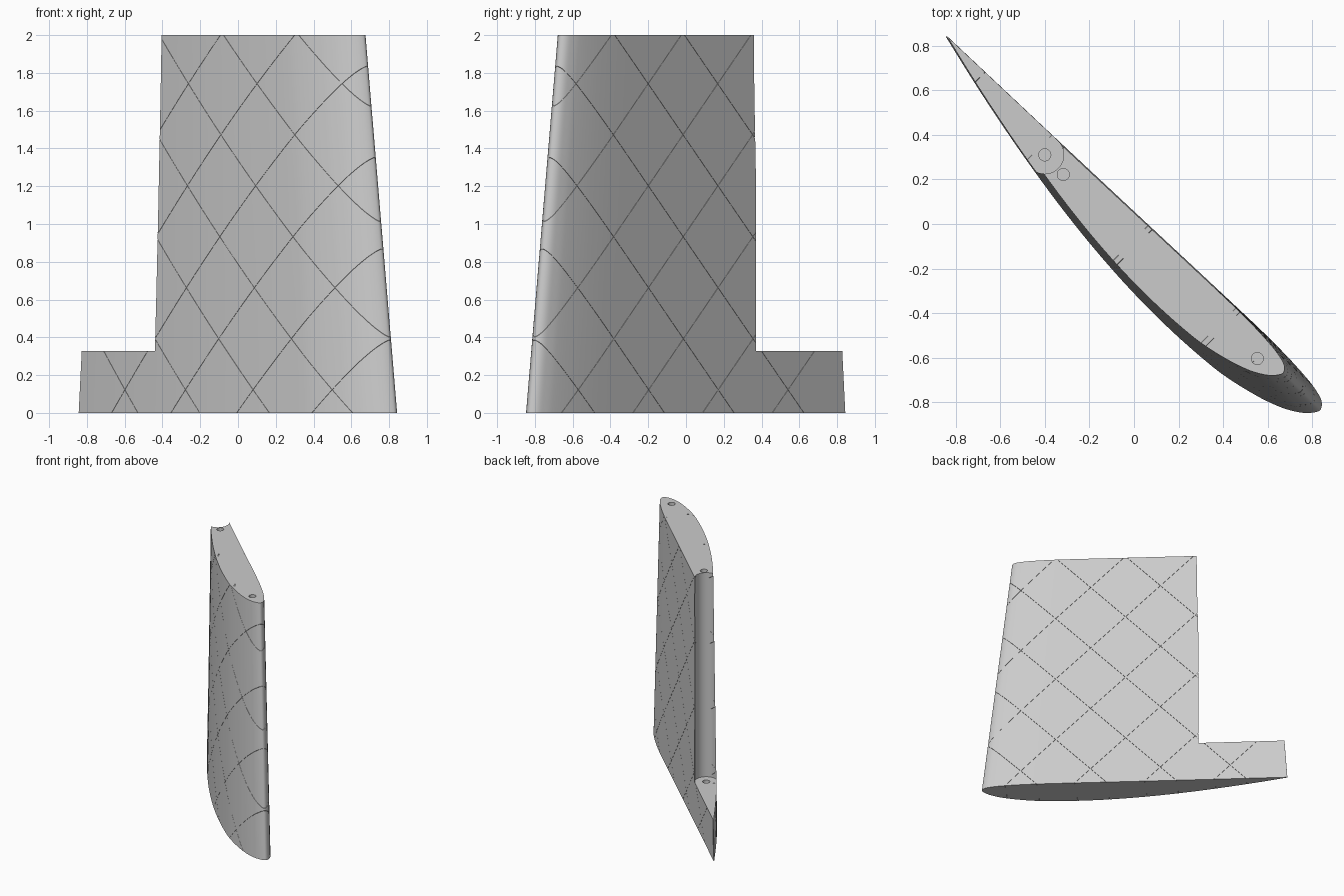
import bpy, bmesh, math
from mathutils import Vector

if "Cube" in bpy.data.objects:
    bpy.data.objects.remove(bpy.data.objects["Cube"])

R = math.sqrt(0.5)


def world(c, n, z):
    """Chord position c (nose positive), thickness n (back positive) -> world."""
    return Vector((R * (c + n), R * (n - c), z))


def mesh_object(name, bm):
    bmesh.ops.recalc_face_normals(bm, faces=bm.faces[:])
    if bm.calc_volume(signed=True) < 0:
        bmesh.ops.reverse_faces(bm, faces=bm.faces[:])
    me = bpy.data.meshes.new(name)
    bm.to_mesh(me)
    bm.free()
    ob = bpy.data.objects.new(name, me)
    bpy.context.collection.objects.link(ob)
    return ob


def loft(bm, bottom, top):
    """Closed solid between two matching rings."""
    a = [bm.verts.new(p) for p in bottom]
    b = [bm.verts.new(p) for p in top]
    bm.faces.new(a)
    bm.faces.new(b[::-1])
    for i in range(len(a)):
        j = (i + 1) % len(a)
        bm.faces.new((a[i], b[i], b[j], a[j]))


def volume(me):
    bm = bmesh.new()
    bm.from_mesh(me)
    v = bm.calc_volume(signed=True)
    bm.free()
    return v


def cut(target, cutter, low=.7, high=.99999):
    """Subtract the cutter, keeping only a result of plausible volume."""
    before = volume(target.data)
    for solver in ('MANIFOLD', 'EXACT'):
        mod = target.modifiers.new("cut", 'BOOLEAN')
        mod.operation = 'DIFFERENCE'
        mod.solver = solver
        mod.object = cutter
        bpy.context.view_layer.update()
        shape = target.evaluated_get(bpy.context.evaluated_depsgraph_get())
        me = bpy.data.meshes.new_from_object(shape)
        target.modifiers.remove(mod)
        if low < volume(me) / before < high:
            target.data = me
            break
    bpy.data.objects.remove(cutter)


# Flat-bottomed wing section: chord fraction, height of each skin
UPPER = [(1, .0012), (.9, .028), (.8, .0522), (.7, .0735), (.6, .0915), (.5, .1052),
         (.4, .114), (.3, .117), (.2, .1136), (.15, .1069), (.1, .096), (.075, .0885),
         (.05, .079), (.025, .065), (.0125, .0545), (.004, .0445), (0, .035)]
LOWER = [(.004, .0262), (.0125, .0193), (.025, .0147), (.05, .0093), (.1, .0042),
         (.15, .0015), (.2, .0003), (.3, 0), (.65, 0), (1, -.0012)]


def section(steps=5):
    """Smooth curve through the section points, levelled on the chord line."""
    p = [Vector((x, y - .035 * (1 - x))) for x, y in UPPER + LOWER]
    out = []
    for i in range(len(p) - 1):
        p0, p1, p2, p3 = p[max(i - 1, 0)], p[i], p[i + 1], p[min(i + 2, len(p) - 1)]
        d = (p2 - p1).length
        # tangents scaled to the local spacing
        m1 = (p2 - p0) * (d / ((p2 - p1).length + (p1 - p0).length))
        m2 = (p3 - p1) * (d / ((p3 - p2).length + (p2 - p1).length))
        for k in range(steps):
            t = k / steps
            out.append(p1 * (2*t**3 - 3*t**2 + 1) + m1 * (t**3 - 2*t**2 + t)
                       + p2 * (3*t**2 - 2*t**3) + m2 * (t**3 - t**2))
    out.append(p[-1])
    return out


PROFILE = section()


def ring(z, inset=0.0):
    """Tapered section at height z, optionally thinned for the core."""
    nose, tail = 1.18 - .1175 * z, -1.19 + .07 * z
    chord = nose - tail
    pts = []
    for x, y in PROFILE:
        xx = inset + x * (1 - 2 * inset)
        mid = .02 * 4 * x * (1 - x)
        yy = mid + (y - mid) * (1 - 6 * inset)
        pts.append(world(nose - xx * chord, -yy * chord, z))
    return pts


def wing(name, z0, z1, inset=0.0):
    bm = bmesh.new()
    loft(bm, ring(z0, inset), ring(z1, inset))
    return mesh_object(name, bm)


def slits(name, sign, offset):
    """Family of hairline diagonal slabs, 45 degrees to the span."""
    bm = bmesh.new()
    w = .0012
    for m in range(-3, 8):
        k = offset + .54 * m
        c0, c1 = -1.0, 1.3
        za, zb = sign * c0 + k, sign * c1 + k
        if max(za, zb) < 0 or min(za, zb) > 2:
            continue
        rows = []
        for n in (-.4, .3):
            rows.append([world(c0, n, za - w), world(c1, n, zb - w),
                         world(c1, n, zb + w), world(c0, n, za + w)])
        loft(bm, *rows)
    return mesh_object(name, bm)


panel = wing("wing_panel", 0, 2)

# Control surface cut-out with a concave hinge wall
HINGE = (-.40, .31)
hc, hn = (HINGE[0] - HINGE[1]) * R, (HINGE[0] + HINGE[1]) * R
arc = [(hc + .085 * math.cos(a), hn + .085 * math.sin(a))
       for a in (math.pi * (i / 24 - .5) for i in range(25))]
outline = [(hc, hn - .4)] + arc + [(hc, hn + .4), (-1.6, hn + .4), (-1.6, hn - .4)]
bm = bmesh.new()
loft(bm, [world(c, n, .328) for c, n in outline], [world(c, n, 2.2) for c, n in outline])
cut(panel, mesh_object("cutout_cutter", bm))

# Pin holes in the shelf and the tip
for x, y, top in ((HINGE[0], HINGE[1], .328), (-.317, .222, 2), (.553, -.603, 2)):
    bm = bmesh.new()
    circle = [(x + .027 * math.cos(i * math.pi / 16), y + .027 * math.sin(i * math.pi / 16))
              for i in range(32)]
    loft(bm, [(a, b, top - .2) for a, b in circle], [(a, b, top + .1) for a, b in circle])
    cut(panel, mesh_object("hole_cutter", bm), .98)

# Lattice of hairline slits through the skin only, each family to its own depth
for sign, offset, inset in ((1, -.21, .04), (-1, -.085, .047)):
    slab = slits("slit_cutter", sign, offset)
    cut(slab, wing("core", -.1, 2.1, inset), .05, .98)
    cut(panel, slab, .97, .9999)

# Finish
grey = bpy.data.materials.new("light_grey")
grey.diffuse_color = (.6, .6, .6, 1)
grey.use_nodes = True
grey.node_tree.nodes["Principled BSDF"].inputs["Base Color"].default_value = grey.diffuse_color
panel.data.materials.clear()
panel.data.materials.append(grey)
bpy.ops.object.select_all(action='DESELECT')
panel.select_set(True)
bpy.context.view_layer.objects.active = panel
bpy.ops.object.shade_smooth_by_angle(angle=math.radians(30))
